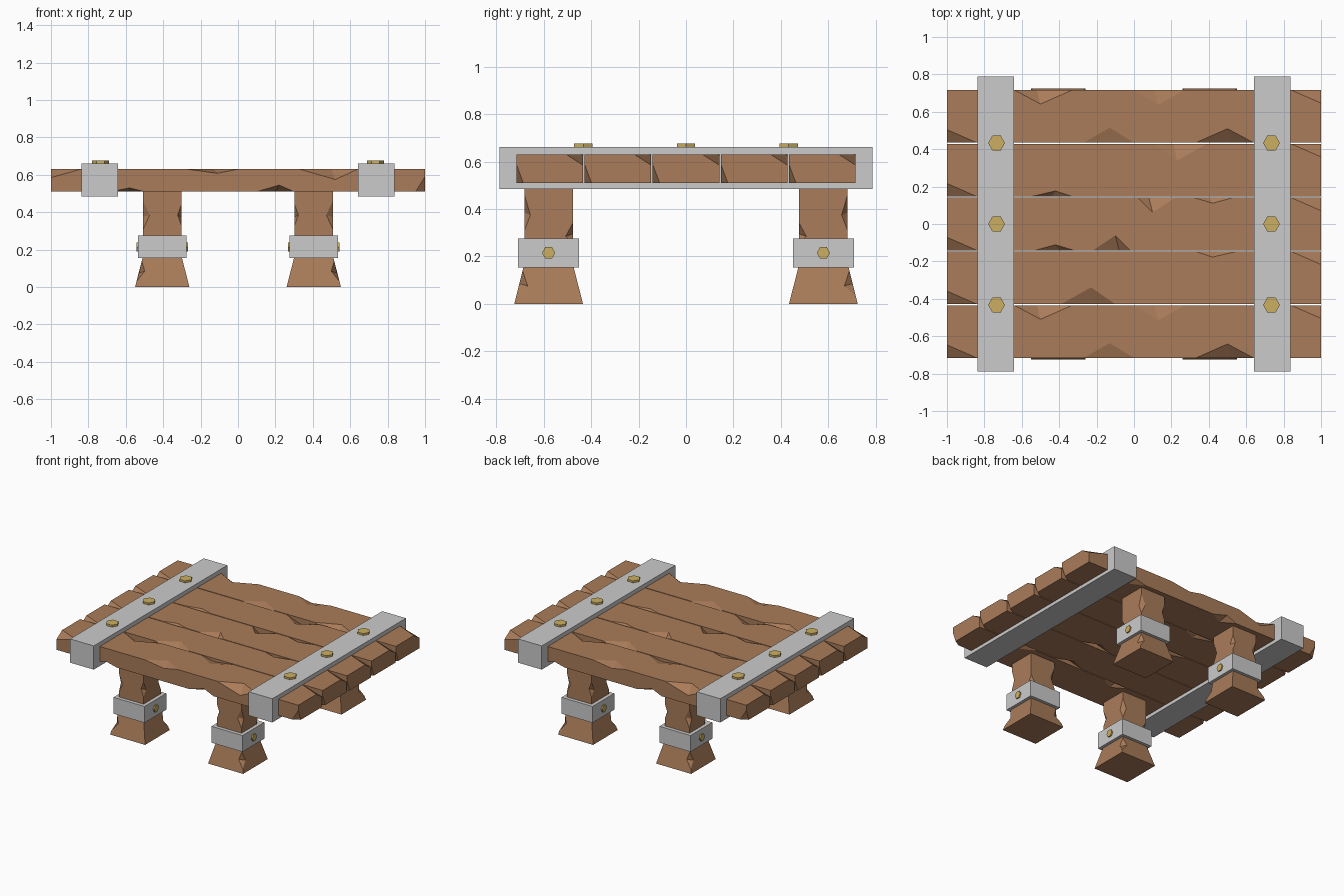
import bpy, bmesh, math
from mathutils import Matrix, Vector

if "Cube" in bpy.data.objects:
    bpy.data.objects.remove(bpy.data.objects["Cube"])


def material(name, rgb):
    m = bpy.data.materials.new(name)
    m.diffuse_color = (*rgb, 1)
    m.use_nodes = True
    m.node_tree.nodes["Principled BSDF"].inputs["Base Color"].default_value = m.diffuse_color
    return m


WOOD = material("wood", (0.40, 0.20, 0.10))
BRASS = material("brass", (0.60, 0.43, 0.12))


def to_object(bm, name, mat=None):
    bmesh.ops.recalc_face_normals(bm, faces=bm.faces)
    mesh = bpy.data.meshes.new(name)
    bm.to_mesh(mesh)
    bm.free()
    if mat:
        mesh.materials.append(mat)
    ob = bpy.data.objects.new(name, mesh)
    bpy.context.collection.objects.link(ob)
    return ob


def box_bm(size):
    bm = bmesh.new()
    bmesh.ops.create_cube(bm, size=1)
    bmesh.ops.scale(bm, vec=size, verts=bm.verts)
    return bm


def box(name, loc, size):
    to_object(box_bm(size), name).location = loc


def bolt(name, loc, radius, height, rot=(0, 0, 0)):
    bm = bmesh.new()
    bmesh.ops.create_cone(bm, cap_ends=True, segments=6, radius1=radius,
                          radius2=radius, depth=height,
                          matrix=Matrix.Rotation(math.pi / 6 + ROT0, 4, 'Z'))
    ob = to_object(bm, name, BRASS)
    # hexagon points lie along local x
    vx = max(v.co.x for v in ob.data.vertices)
    if vx < radius * 0.95:
        ob.data.transform(Matrix.Rotation(math.pi / 6, 4, 'Z'))
    ob.location, ob.rotation_euler = loc, rot


ROT0 = 0.0


def carve(ob, chips):
    """Cut each chip (a small convex hull of points) out of the object."""
    bm = bmesh.new()
    for pts in chips:
        bmesh.ops.convex_hull(bm, input=[bm.verts.new(p) for p in pts])
    cutter = to_object(bm, "chip_cutter")
    cutter.hide_render = True
    mod = ob.modifiers.new("chips", 'BOOLEAN')
    mod.operation, mod.solver, mod.use_self = 'DIFFERENCE', 'EXACT', True
    mod.object = cutter
    bpy.context.view_layer.objects.active = ob
    bpy.ops.object.modifier_apply(modifier="chips")
    bpy.data.objects.remove(cutter)


# Planks with chipped edges and corners
W, T = 0.141, 0.06


def edge_chip(sy, sz, x0, x1, xm, dy, dz):
    return [(x0, sy * W, sz * T), (x1, sy * W, sz * T),
            (xm, sy * (W - dy), sz * T), (xm + 0.02, sy * W, sz * (T - dz)),
            (xm, sy * (W + .04), sz * (T + .04))]


def corner_chip(sx, sy, sz, dx, dy, dz):
    return [(sx * (1 - dx), sy * W, sz * T), (sx, sy * (W - dy), sz * T),
            (sx, sy * W, sz * (T - dz)),
            (sx * 1.03, sy * (W + .03), sz * (T + .03))]


def half_turn(pts):
    return [(-x, -y, z) for x, y, z in pts]


ends = [corner_chip(-1, -1, 1, .16, .07, .045), corner_chip(1, -1, -1, .05, .03, .08)]
outer = ends + [edge_chip(-1, 1, -.27, 0, -.13, .08, .022),
                edge_chip(-1, 1, .33, .64, .5, .075, .055),
                edge_chip(-1, -1, .10, .30, .2, .06, .035),
                edge_chip(-1, -1, -.68, -.5, -.6, .05, .02)]
middle = ends + [edge_chip(-1, 1, -.22, -.02, -.1, .08, .04),
                 edge_chip(-1, 1, -.53, -.32, -.42, .03, .03),
                 edge_chip(-1, -1, .1, .35, .2, .05, .03)]
inner = ends + [edge_chip(-1, 1, -.39, -.1, -.23, .09, .04),
                edge_chip(-1, 1, .64, .84, .74, .08, .05),
                edge_chip(1, 1, .33, .55, .42, .03, .03),
                edge_chip(-1, -1, .1, .35, .2, .05, .03)]
ends2 = [half_turn(c) for c in ends]
sets = [outer + [half_turn(c) for c in outer], inner + ends2,
        middle + [half_turn(c) for c in middle],
        [half_turn(c) for c in inner] + ends,
        outer + [half_turn(c) for c in outer]]
for i, chips in enumerate(sets):
    plank = to_object(box_bm((2, 2 * W, 2 * T)), f"plank_{i + 1}", WOOD)
    carve(plank, chips)
    plank.location = (0, (i - 2) * 0.288 * 0.999, 0.57)

# Metal straps across the planks, with bolts on top
for sx, side in ((-1, "left"), (1, "right")):
    box(f"strap_{side}", (sx * .738, 0, .573), (.195, 1.576, .177))
    for k in (-1, 0, 1):
        bolt(f"strap_bolt_{side}_{k + 2}", (sx * .735, k * .433, .663), .045, .026)

# Legs: square posts with a flared foot, chipped along the vertical edges
KNEE = 0.17


def half_width(z):
    return .102 if z >= KNEE else .145 - (.145 - .102) * z / KNEE


def leg_chip(sx, sy, z0, z1, d1, d2):
    zm = (z0 + z1) / 2
    a, b, m = half_width(z0), half_width(z1), half_width(zm)
    return [(sx * a, sy * a, z0), (sx * b, sy * b, z1),
            (sx * (m - d1), sy * m, zm), (sx * m, sy * (m - d2), zm - .01),
            (sx * (m + .03), sy * (m + .03), zm)]


leg_chips = [leg_chip(1, -1, .31, .46, .035, .025), leg_chip(1, -1, .03, .14, .03, .04),
             leg_chip(-1, -1, .33, .44, .02, .03), leg_chip(1, 1, .25, .34, .03, .03),
             leg_chip(-1, 1, .31, .46, .03, .03), leg_chip(-1, 1, .03, .14, .04, .03)]
for sx, side in ((-1, "left"), (1, "right")):
    for sy, end in ((-1, "front"), (1, "back")):
        name, x, y = f"{end}_{side}", sx * .405, sy * .58
        bm = box_bm((1, 1, .515))
        bmesh.ops.translate(bm, vec=(0, 0, .2575), verts=bm.verts)
        bmesh.ops.bisect_plane(bm, geom=bm.verts[:] + bm.edges[:] + bm.faces[:],
                               plane_co=(0, 0, KNEE), plane_no=(0, 0, 1))
        for v in bm.verts:
            s = 2 * half_width(v.co.z + 1e-6)
            v.co.x *= s
            v.co.y *= s
        leg = to_object(bm, f"leg_{name}", WOOD)
        carve(leg, [[(p[0] * sx, p[1] * -sy, p[2]) for p in c] for c in leg_chips])
        leg.location = (x, y, 0)
        # Metal band with a bolt on each side
        box(f"leg_band_{name}", (x, y, .215), (.257, .257, .122))
        for s in (-1, 1):
            bolt(f"band_bolt_{name}_{'inner' if s != sx else 'outer'}",
                 (x + s * .128, y, .215), .028, .02, (math.pi / 2, 0, math.pi / 2))
